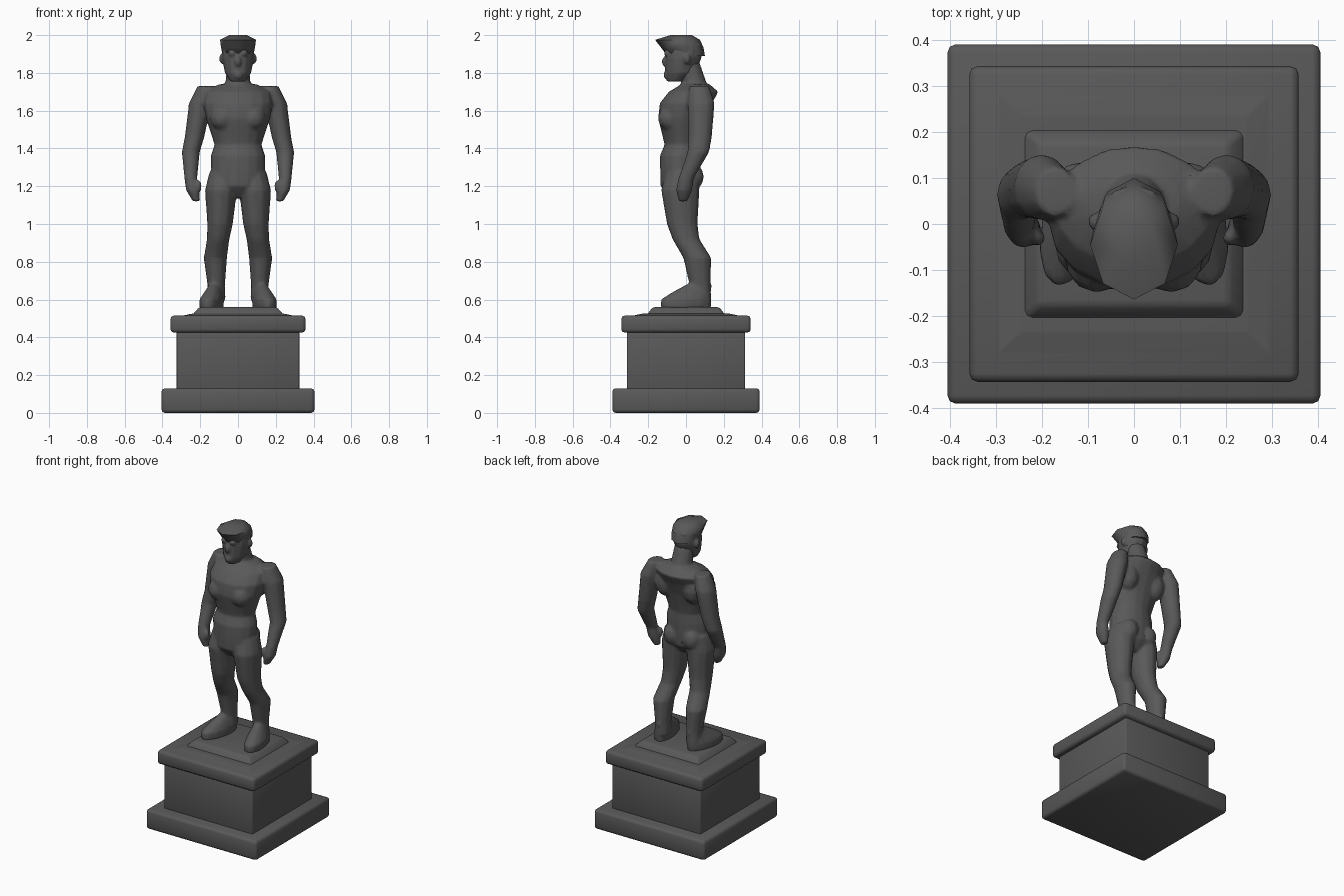
import bpy, bmesh, math
from mathutils import Matrix, Vector

cube = bpy.data.objects.get("Cube")
if cube:
    bpy.data.objects.remove(cube, do_unlink=True)

GREY = (0.1, 0.1, 0.1, 1)
stone = bpy.data.materials.new("dark grey stone")
stone.use_nodes = True
stone.diffuse_color = GREY
stone.node_tree.nodes["Principled BSDF"].inputs["Base Color"].default_value = GREY


def finish(name, bm):
    """Turn the mesh data into a smooth-shaded stone object."""
    bmesh.ops.recalc_face_normals(bm, faces=bm.faces)
    mesh = bpy.data.meshes.new(name)
    bm.to_mesh(mesh)
    bm.free()
    mesh.materials.append(stone)
    obj = bpy.data.objects.new(name, mesh)
    bpy.context.collection.objects.link(obj)
    bpy.ops.object.select_all(action='DESELECT')
    obj.select_set(True)
    bpy.context.view_layer.objects.active = obj
    bpy.ops.object.shade_smooth_by_angle(angle=math.radians(60))
    return obj


def fuse(obj, voxel):
    """Merge overlapping muscles into one sculpted skin."""
    remesh = obj.modifiers.new("fuse", 'REMESH')
    remesh.mode = 'VOXEL'
    remesh.voxel_size = voxel
    remesh.use_smooth_shade = True
    soften = obj.modifiers.new("soften", 'SMOOTH')
    soften.factor = 0.5
    soften.iterations = 3
    simplify = obj.modifiers.new("simplify", 'DECIMATE')
    simplify.ratio = 0.25


def slab(name, width, depth, bottom, top, rounding, taper=1):
    """Rectangular block with worn edges; taper narrows its top."""
    bm = bmesh.new()
    bmesh.ops.create_cube(bm, size=1)
    for vert in bm.verts:
        upper = vert.co.z > 0
        narrow = taper if upper else 1
        vert.co = Vector((vert.co.x * width * narrow,
                          vert.co.y * depth * narrow,
                          top if upper else bottom))
    bmesh.ops.bevel(bm, geom=bm.edges[:], offset=rounding, segments=2,
                    profile=0.5, affect='EDGES')
    finish(name, bm)


def loft(bm, stations, depth=1.0, side=1, turn=0.0, sides=12):
    """Stack oval rings (x, y, z, radius); depth stretches them along y."""
    loops = []
    for x, y, z, radius in stations:
        loop = []
        for i in range(sides):
            angle = math.tau * i / sides - math.pi / 2
            offset = Vector((radius * math.cos(angle),
                             radius * depth * math.sin(angle), 0))
            offset.rotate(Matrix.Rotation(turn, 3, 'Z'))
            point = Vector((x, y, z)) + offset
            point.x *= side
            loop.append(bm.verts.new(point))
        loops.append(loop)
    for low, high in zip(loops, loops[1:]):
        for i in range(sides):
            bm.faces.new((low[i - 1], low[i], high[i], high[i - 1]))
    bm.faces.new(loops[0][::-1])
    bm.faces.new(loops[-1])


def blob(bm, x, y, z, radius, tall=1.0):
    """Soft mass for a muscle or facial feature."""
    place = Matrix.Translation((x, y, z))
    bmesh.ops.create_icosphere(bm, subdivisions=2, radius=radius,
                               matrix=place @ Matrix.Diagonal((1, 1, tall, 1)))


# Pedestal
slab("pedestal_base", width=0.81, depth=0.78, bottom=0, top=0.13, rounding=0.018)
slab("pedestal_column", width=0.65, depth=0.625, bottom=0.11, top=0.45, rounding=0.005)
slab("pedestal_cap", width=0.715, depth=0.685, bottom=0.425, top=0.515, rounding=0.018)
slab("cap_slope", width=0.68, depth=0.65, bottom=0.505, top=0.525, rounding=0.003, taper=0.72)
slab("standing_plate", width=0.49, depth=0.42, bottom=0.515, top=0.56, rounding=0.012, taper=0.84)

# Torso and neck
body = bmesh.new()
loft(body, [(0, -0.03, 1.14, 0.07), (0, -0.03, 1.2, 0.14), (0, -0.03, 1.36, 0.145),
            (0, -0.02, 1.42, 0.125), (0, -0.02, 1.56, 0.17), (0, 0, 1.64, 0.185),
            (0, 0.04, 1.7, 0.175), (0, 0.05, 1.74, 0.1)], depth=0.75, sides=16)
loft(body, [(0, 0.05, 1.66, 0.09), (0, 0.04, 1.76, 0.065), (0, 0.01, 1.86, 0.06)])

for side in (1, -1):
    # Chest, shoulder blades, buttocks and thumbs
    blob(body, side * 0.08, -0.08, 1.56, radius=0.07)
    blob(body, side * 0.1, 0.06, 1.6, radius=0.07, tall=1.4)
    blob(body, side * 0.07, 0.035, 1.25, radius=0.06, tall=1.2)
    blob(body, side * 0.21, -0.03, 1.2, radius=0.018, tall=2)
    # Arm and hand
    loft(body, [(0.17, 0.07, 1.73, 0.045), (0.2, 0.08, 1.64, 0.06),
                (0.23, 0.075, 1.46, 0.052), (0.25, 0.065, 1.38, 0.048),
                (0.25, 0, 1.24, 0.034), (0.24, -0.01, 1.18, 0.036),
                (0.22, -0.015, 1.12, 0.02)], depth=1.2, side=side)
    # Leg
    loft(body, [(0.08, -0.02, 1.28, 0.07), (0.09, -0.03, 1.18, 0.085),
                (0.095, -0.02, 1, 0.068), (0.105, 0, 0.92, 0.06),
                (0.12, 0.06, 0.82, 0.062), (0.115, 0.075, 0.67, 0.046),
                (0.115, 0.075, 0.6, 0.05)], depth=1.2, side=side)
    # Foot, turned slightly outward
    loft(body, [(0.14, 0, 0.55, 0.06), (0.14, 0, 0.6, 0.06),
                (0.13, 0.03, 0.64, 0.045), (0.12, 0.07, 0.68, 0.03)],
         depth=2.3, side=side, turn=0.2)
fuse(finish("body", body), voxel=0.009)

# Head with nose, chin, brows and ears
head = bmesh.new()
loft(head, [(0, -0.055, 1.755, 0.04), (0, -0.03, 1.8, 0.07), (0, -0.015, 1.88, 0.085),
            (0, -0.01, 1.95, 0.083), (0, -0.01, 1.985, 0.05)], depth=1.15)
blob(head, 0, -0.11, 1.86, radius=0.018, tall=1.6)
blob(head, 0, -0.09, 1.79, radius=0.03)
for side in (1, -1):
    blob(head, side * 0.03, -0.095, 1.905, radius=0.022)
    blob(head, side * 0.08, 0.005, 1.875, radius=0.02, tall=1.5)
fuse(finish("head", head), voxel=0.006)

# Hair swept to a point over the brow
hair = bmesh.new()
loft(hair, [(0, 0, 1.89, 0.08), (0, -0.02, 1.935, 0.09), (0, -0.045, 1.975, 0.095),
            (0, -0.025, 2, 0.045)], depth=1.25, sides=8)
finish("hair", hair)
